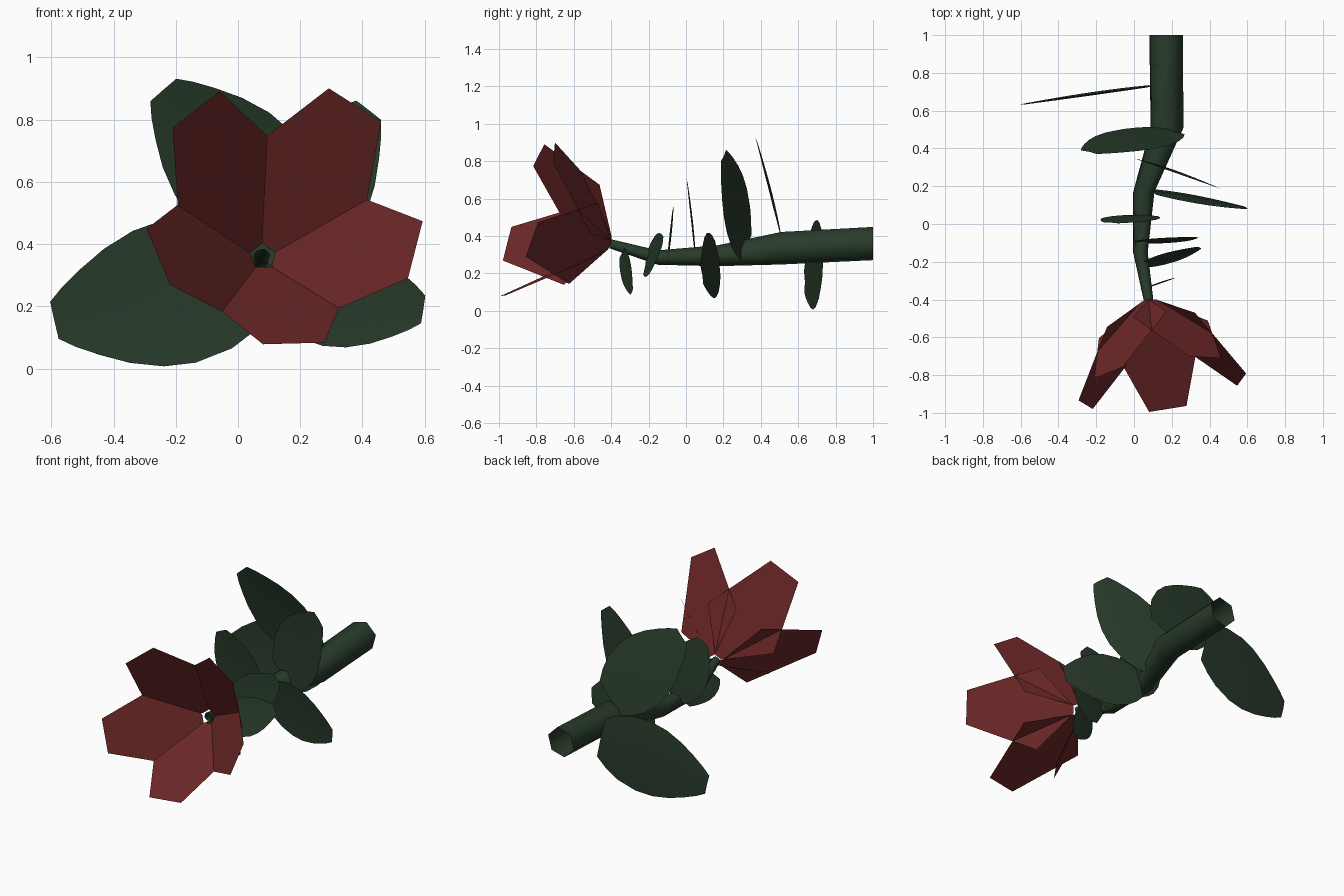
import bpy, bmesh, math
from mathutils import Vector, Matrix

if "Cube" in bpy.data.objects:
    bpy.data.objects.remove(bpy.data.objects["Cube"])


def material(name, rgb):
    m = bpy.data.materials.new(name)
    m.diffuse_color = (*rgb, 1)
    m.use_nodes = True
    m.node_tree.nodes["Principled BSDF"].inputs["Base Color"].default_value = m.diffuse_color
    return m


green = material("leaf_green", (0.022, 0.045, 0.024))
red = material("petal_red", (0.15, 0.02, 0.02))


def make(name, verts, faces, mat, smooth=False):
    me = bpy.data.meshes.new(name)
    me.from_pydata([tuple(v) for v in verts], [], faces)
    me.materials.append(mat)
    for p in me.polygons:
        p.use_smooth = smooth
    ob = bpy.data.objects.new(name, me)
    bpy.context.collection.objects.link(ob)
    return ob


# Stem: open six-sided tube along a bent path (x, y, z, radius)
path = [(0.17, 1.0, 0.36, 0.092), (0.175, 0.51, 0.335, 0.09),
        (0.052, 0.17, 0.295, 0.058), (0.034, -0.15, 0.285, 0.04),
        (0.078, -0.41, 0.36, 0.026)]
N = 6
verts, faces = [], []
for x, y, z, r in path:
    for k in range(N):
        a = math.tau * (k + 0.25) / N
        verts.append((x + r * math.cos(a), y, z + r * math.sin(a)))
for i in range(len(path) - 1):
    for k in range(N):
        a, b = i * N + k, i * N + (k + 1) % N
        faces.append((a, b, b + N, a + N))
make("stem", verts, faces, green, True)

# Flower: five flat petals that cross their neighbours, flaring around a tilted axis
centre = Vector((0.08, -0.41, 0.36))
axis = Vector((0.143, -0.942, 0.30)).normalized()
down = Vector((0.033, -0.134, -0.417))
down = (down - axis * down.dot(axis)).normalized()
stations = [(0.0, 0.022), (0.336, 0.237), (1.0, 0.10)]
for i in range(5):
    out = Matrix.Rotation(math.tau * i / 5, 3, axis) @ down
    side = axis.cross(out)
    left, right = [], []
    for t, w in stations:
        c = centre + out * (0.035 + 0.405 * t) + axis * (0.467 * t)
        left.append(c - side * w)
        right.append(c + side * w)
    make(f"petal_{i + 1}", left + right[::-1], [(0, 1, 2, 3, 4, 5)], red)

# Leaves: blunt-ended blades, (base, tip, half width, facing)
profile = [(0, 0.55), (0.1, 0.76), (0.22, 0.92), (0.4, 1.0), (0.55, 0.95),
           (0.7, 0.8), (0.83, 0.6), (0.93, 0.42), (1, 0.26)]
leaves = [
    ((0.08, 0.727, 0.31), (-0.59, 0.632, 0.155), 0.235, (0.14, 0.99, 0.05)),
    ((0.18, 0.495, 0.44), (-0.24, 0.38, 0.895), 0.215, (0, 0.97, 0.25)),
    ((0.08, 0.32, 0.34), (0.42, 0.2, 0.83), 0.2, (0.33, 0.94, 0)),
    ((0.1, 0.17, 0.28), (0.595, 0.085, 0.19), 0.175, (0.17, 0.96, 0.12)),
    ((0.05, 0.045, 0.32), (-0.12, 0.005, 0.69), 0.15, (0, 1, 0.1)),
    ((0.04, -0.1, 0.28), (0.32, -0.07, 0.53), 0.13, (0, 1, -0.08)),
    ((0.06, -0.22, 0.25), (0.345, -0.125, 0.37), 0.115, (-0.33, 0.94, -0.3)),
    ((0.05, -0.345, 0.31), (0.2, -0.29, 0.1), 0.09, (-0.3, 0.95, 0)),
]
for i, (b, t, w, n) in enumerate(leaves):
    b, t, n = Vector(b), Vector(t), Vector(n)
    d = (t - b).normalized()
    n = (n - d * n.dot(d)).normalized()
    s = d.cross(n)
    verts, faces = [], []
    for f, h in profile:
        c = b.lerp(t, f)
        bow = n * (0.06 * w)
        verts += [c - s * w * h, c + bow * h, c + s * w * h]
    for k in range(len(profile) - 1):
        for j in (0, 1):
            a = 3 * k + j
            faces.append((a, a + 1, a + 4, a + 3))
    make(f"leaf_{i + 1}", verts, faces, green, True)
